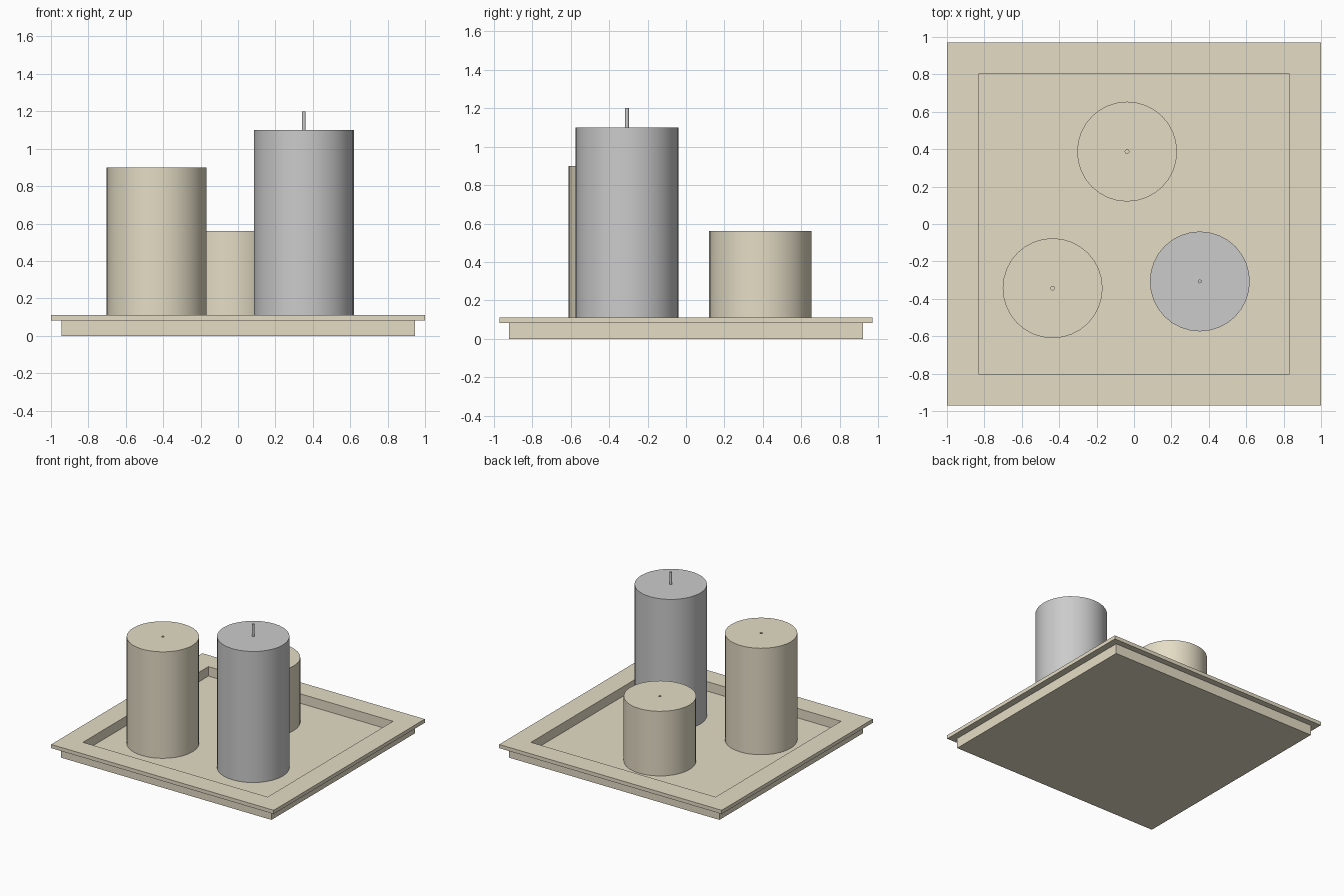
import bpy, bmesh
from math import cos, sin, pi

if "Cube" in bpy.data.objects:
    bpy.data.objects.remove(bpy.data.objects["Cube"])

SIDES = 32
FLOOR = 0.035   # recessed tray floor on which the candles stand

cream = bpy.data.materials.new("cream")
cream.diffuse_color = (0.78, 0.72, 0.56, 1)
cream.use_nodes = True
cream.node_tree.nodes["Principled BSDF"].inputs["Base Color"].default_value = cream.diffuse_color


def skin_rings(name, rings, mat=None, smooth=False):
    """Join a stack of closed rings into a capped solid."""
    bm = bmesh.new()
    loops = [[bm.verts.new(p) for p in ring] for ring in rings]
    n = len(loops[0])
    for a, b in zip(loops, loops[1:]):
        for i in range(n):
            j = (i + 1) % n
            bm.faces.new((a[i], a[j], b[j], b[i]))
    bm.faces.new(loops[0][::-1])
    bm.faces.new(loops[-1])
    bmesh.ops.recalc_face_normals(bm, faces=bm.faces)
    mesh = bpy.data.meshes.new(name)
    bm.to_mesh(mesh)
    bm.free()
    ob = bpy.data.objects.new(name, mesh)
    bpy.context.collection.objects.link(ob)
    if mat:
        mesh.materials.append(mat)
    if smooth:
        bpy.ops.object.select_all(action='DESELECT')
        ob.select_set(True)
        bpy.context.view_layer.objects.active = ob
        bpy.ops.object.shade_smooth_by_angle(angle=0.6)
    return ob


def rect(hx, hy, z):
    return [(-hx, -hy, z), (hx, -hy, z), (hx, hy, z), (-hx, hy, z)]


def circle(r, z):
    return [(r * cos(2 * pi * i / SIDES), r * sin(2 * pi * i / SIDES), z)
            for i in range(SIDES)]


def candle(name, x, y, top, wick_end, mat=None):
    """Cylinder whose centre is pulled up into a wick or down into a wick hole."""
    r, w = 0.267, 0.01
    profile = [(r, FLOOR), (r, top), (w, top), (w, wick_end)]
    ob = skin_rings(name, [circle(*p) for p in profile], mat, True)
    ob.location = (x, y, 0)
    return ob


# Tray: foot, overhanging rim, sunken floor
skin_rings("tray", [rect(*p) for p in (
    (0.945, 0.92, 0), (0.945, 0.92, 0.082),
    (1.0, 0.97, 0.082), (1.0, 0.97, 0.112),
    (0.83, 0.805, 0.112), (0.83, 0.805, FLOOR))], cream)

# Candles
candle("tall_candle", 0.352, -0.307, 1.10, 1.20)
candle("medium_candle", -0.435, -0.343, 0.90, 0.85, cream)
candle("short_candle", -0.037, 0.387, 0.56, 0.51, cream)
